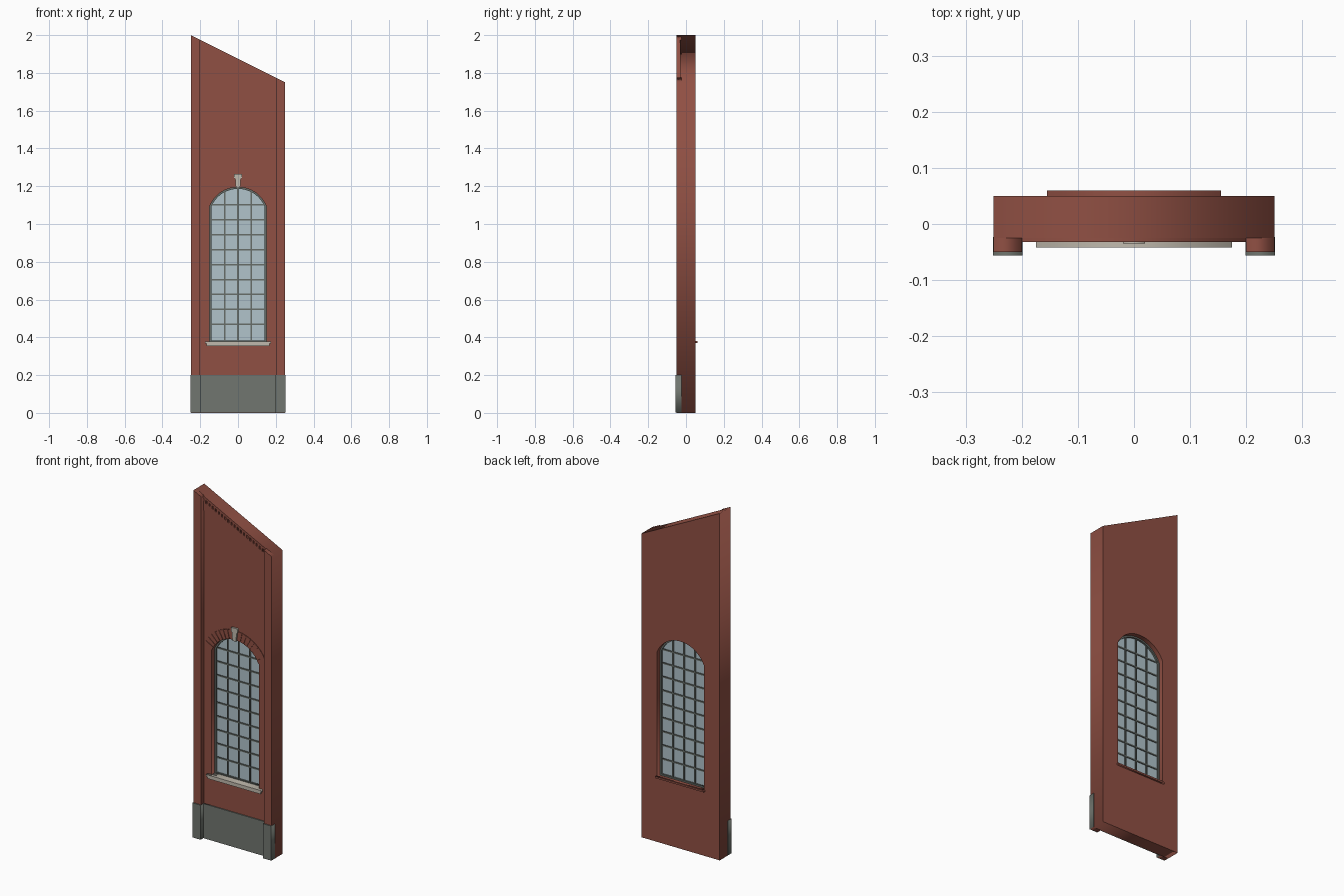
import bpy, math

if "Cube" in bpy.data.objects:
    bpy.data.objects.remove(bpy.data.objects["Cube"])


def material(name, rgb):
    m = bpy.data.materials.new(name)
    m.diffuse_color = (*rgb, 1)
    m.use_nodes = True
    m.node_tree.nodes["Principled BSDF"].inputs["Base Color"].default_value = m.diffuse_color
    return m


BRICK = material("red brick", (0.28, 0.08, 0.057))
PLINTH = material("grey plinth", (0.165, 0.182, 0.16))
FRAME = material("window frame grey", (0.135, 0.155, 0.14))
GLASS = material("pale glass", (0.44, 0.55, 0.60))
STONE = material("light stone", (0.53, 0.49, 0.42))


def prism(name, loops, y0, y1, mat):
    """Extrude x-z outlines (later loops are holes) from y0 to y1."""
    cu = bpy.data.curves.new(name, 'CURVE')
    cu.dimensions = '2D'
    cu.fill_mode = 'BOTH'
    cu.extrude = (y1 - y0) / 2
    for loop in loops:
        s = cu.splines.new('POLY')
        s.points.add(len(loop) - 1)
        for p, (x, z) in zip(s.points, loop):
            p.co = (x, z, 0, 1)
        s.use_cyclic_u = True
    cu.materials.append(mat)
    ob = bpy.data.objects.new(name, cu)
    bpy.context.collection.objects.link(ob)
    ob.location.y = (y0 + y1) / 2
    ob.rotation_euler.x = math.pi / 2
    bpy.ops.object.select_all(action='DESELECT')
    ob.select_set(True)
    bpy.context.view_layer.objects.active = ob
    bpy.ops.object.convert(target='MESH')
    return bpy.context.object


def rect(x0, x1, z0, z1):
    return [(x0, z0), (x1, z0), (x1, z1), (x0, z1)]


def top(x):
    return 1.875 - 0.5 * x


def sloped(x0, x1, d0, d1):
    """Strip parallel to the sloping top, between depths d0 and d1 below it."""
    return [(x0, top(x0) - d1), (x1, top(x1) - d1), (x1, top(x1) - d0), (x0, top(x0) - d0)]


# Segmental arch geometry
R, CZ, HALF, BASE = 0.1625, 1.0325, 0.15, 0.375


def arch_z(x, inset=0):
    return CZ + math.sqrt((R - inset) ** 2 - x * x)


def opening(inset):
    h, r = HALF - inset, R - inset
    a = math.asin(h / r)
    arc = [(r * math.sin(a - 2 * a * i / 20), CZ + r * math.cos(a - 2 * a * i / 20)) for i in range(21)]
    return [(-h, BASE + inset), (h, BASE + inset)] + arc


# Wall with arched opening
prism("wall", [[(-0.25, 0), (0.25, 0), (0.25, top(0.25)), (-0.25, top(-0.25))], opening(0)],
      -0.025, 0.05, BRICK)

# Pilasters and plinth cladding
for side, x0, x1 in (("left", -0.25, -0.2), ("right", 0.2, 0.25)):
    prism(side + "_pilaster", [[(x0, 0), (x1, 0), (x1, top(x1)), (x0, top(x0))]],
          -0.05, -0.025, BRICK)
    prism(side + "_plinth", [rect(x0 - 0.001, x1 + 0.001, 0.001, 0.2)], -0.056, -0.023, PLINTH)
prism("middle_plinth", [rect(-0.2, 0.2, 0.001, 0.2)], -0.031, -0.024, PLINTH)

# Sloping frieze with dentils between the pilasters
prism("frieze_cap", [sloped(-0.2, 0.2, 0, 0.014)], -0.032, -0.025, BRICK)
prism("frieze_band", [sloped(-0.2, 0.2, 0.034, 0.085)], -0.0285, -0.025, BRICK)
for i in range(20):
    x = -0.2 + i * 0.02
    prism("dentil", [sloped(x + 0.004, x + 0.016, 0.014, 0.034)], -0.031, -0.025, BRICK)

# Radial arch bricks, mirrored about the keystone
for side in (-1, 1):
    for i in range(8):
        a0 = 0.09 + i * 0.135
        a1 = a0 + 0.118
        pts = [(side * r * math.sin(a), CZ + r * math.cos(a))
               for r, a in ((R, a0), (R, a1), (0.217, a1), (0.217, a0))]
        prism("arch_brick", [pts], -0.028, -0.025, BRICK)

# Keystone with wider cap
prism("keystone", [[(-0.011, 1.19), (0.011, 1.19), (0.015, 1.24), (0.02, 1.243), (0.02, 1.266),
                    (-0.02, 1.266), (-0.02, 1.243), (-0.015, 1.24)]], -0.035, -0.02, STONE)

# Stone sill outside, brick sill inside
prism("sill_slab", [rect(-0.175, 0.175, 0.367, 0.379)], -0.042, -0.025, STONE)
prism("sill_lower", [rect(-0.168, 0.168, 0.355, 0.367)], -0.037, -0.025, STONE)
prism("sill_bed", [rect(-0.149, 0.149, 0.37, 0.379)], -0.025, 0.004, STONE)
prism("inner_sill", [rect(-0.155, 0.155, 0.37, 0.38)], 0.05, 0.06, BRICK)

# Window frame, glass and glazing bars
prism("window_frame", [opening(0), opening(0.009)], 0.0, 0.024, FRAME)
prism("glass", [opening(0.004)], 0.010, 0.014, GLASS)
for x in (-0.0705, 0, 0.0705):
    prism("vertical_bar", [rect(x - 0.004, x + 0.004, BASE + 0.005, arch_z(x, 0.006))],
          0.004, 0.020, FRAME)
for k in range(1, 10):
    z = 0.39 + 0.079 * k
    w = 0.143 if k < 9 else 0.139
    prism("horizontal_bar", [rect(-w, w, z - 0.004, z + 0.004)], 0.005, 0.019, FRAME)
